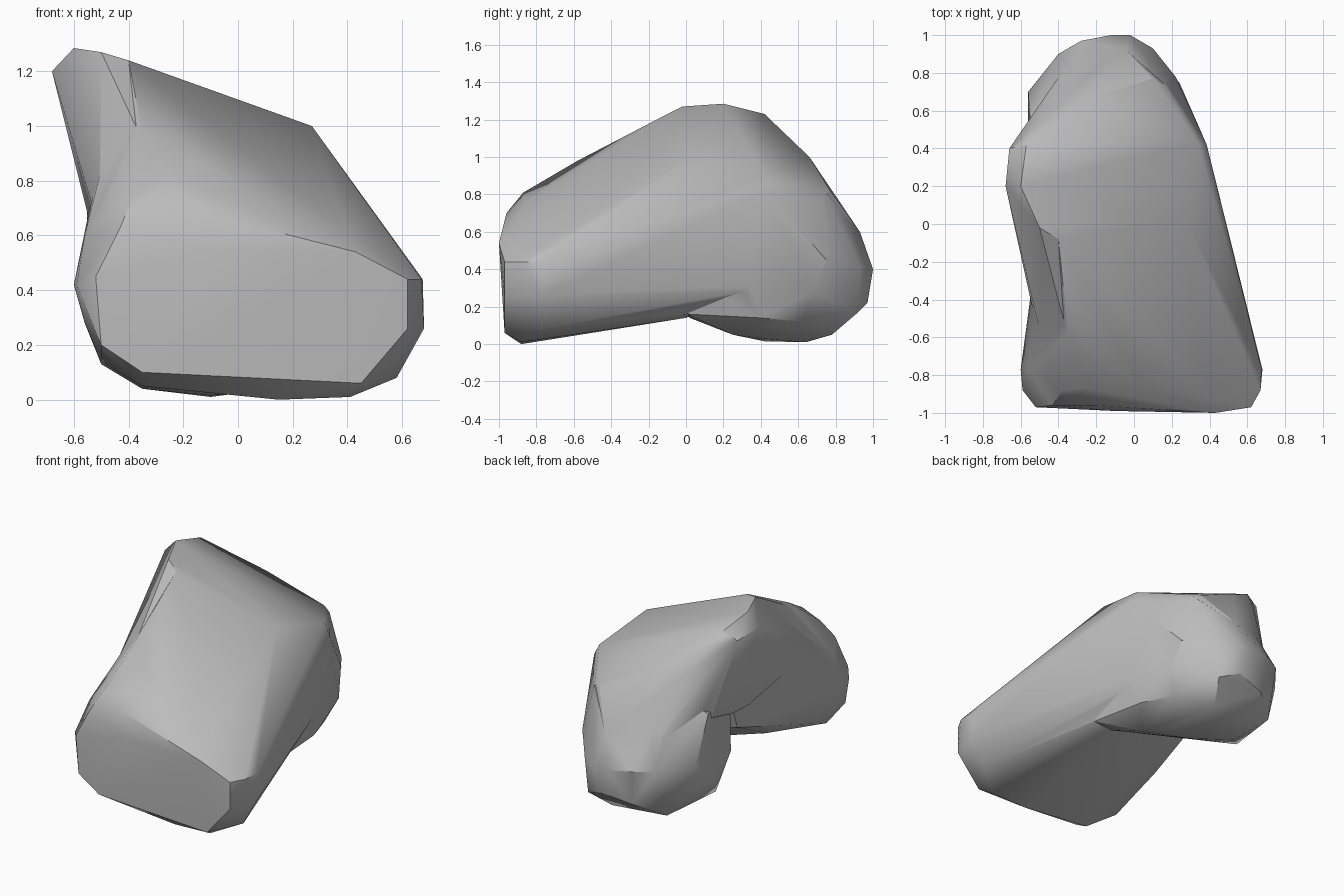
import bpy
import bmesh
from math import radians

default_cube = bpy.data.objects.get("Cube")
if default_cube:
    bpy.data.objects.remove(default_cube, do_unlink=True)

# One plain stone colour
stone = bpy.data.materials.new("stone_grey")
stone.use_nodes = True
stone_colour = (0.5, 0.5, 0.5, 1)
stone.diffuse_color = stone_colour
stone.node_tree.nodes["Principled BSDF"].inputs["Base Color"].default_value = stone_colour


def chiselled_block(name, *outlines):
    """Wrap a tight convex skin around a few outlines."""
    bm = bmesh.new()
    for outline in outlines:
        for point in outline:
            bm.verts.new(point)
    hull = bmesh.ops.convex_hull(bm, input=bm.verts[:])
    spare = {item for item in hull["geom_interior"] + hull["geom_unused"]
             if isinstance(item, bmesh.types.BMVert)}
    bmesh.ops.delete(bm, geom=list(spare), context="VERTS")
    bmesh.ops.recalc_face_normals(bm, faces=bm.faces[:])
    mesh = bpy.data.meshes.new(name)
    bm.to_mesh(mesh)
    bm.free()
    mesh.materials.append(stone)
    block = bpy.data.objects.new(name, mesh)
    bpy.context.collection.objects.link(block)
    return block


def at_depth(y, outline):
    """Place a flat (x, z) outline at one depth."""
    return [(x, y, z) for x, z in outline]


def merge(target, other):
    """Fuse another block into the target and drop the leftover."""
    union = target.modifiers.new("union", "BOOLEAN")
    union.operation = "UNION"
    union.solver = "EXACT"
    union.object = other
    bpy.ops.object.select_all(action="DESELECT")
    bpy.context.view_layer.objects.active = target
    target.select_set(True)
    bpy.ops.object.modifier_apply(modifier=union.name)
    bpy.data.objects.remove(other, do_unlink=True)


# Long sloping body with a blunt front end and an undercut flank
front_face = at_depth(-.97, [(-.52, .45), (-.5, .2), (-.35, .1), (.45, .06),
                             (.62, .26), (.62, .44)])
front_brow = [(.43, -1, .54), (-.1, -.99, .54), (-.43, -.96, .63), (-.2, -.96, .7), (.4, -.92, .61)]
front_girth = at_depth(-.77, [(-.6, .42), (-.56, .28), (-.5, .14), (.58, .08),
                              (.68, .26), (.675, .44), (-.56, .6)])
front_base = at_depth(-.88, [(-.35, .05), (.15, 0), (.41, .01), (.67, .44), (-.59, .42)])
front_crest = [(-.38, -.88, .75), (-.25, -.87, .81), (.05, -.86, .76), (-.35, -.58, .98)]
body_top = [(-.4, -.08, 1.24), (.27, .03, 1), (.34, .43, .9), (.385, .42, .82), (-.45, .35, 1.15)]
body_rear = [(.38, 0, .33), (.33, 0, .16), (.2, 0, .14), (-.38, -.3, .22),
             (-.5, -.4, .27), (-.45, .1, .43), (-.47, 0, .9), (.3, .4, .3)]
rock = chiselled_block("rock_body", front_face, front_brow, front_girth,
                       front_base, front_crest, body_top, body_rear)

# High shoulder leaning over one side, with a web running down to the front
shoulder_peak = [(-.4, -.08, 1.24), (-.5, -.02, 1.27), (-.6, .2, 1.285),
                 (-.68, .2, 1.2), (-.66, .4, 1.18), (-.57, .42, 1.23)]
shoulder_web = [(-.36, -.56, .97), (-.5, -.56, .8), (-.53, -.48, .7)]
shoulder_back = [(-.5, .52, 1.13), (-.45, .62, 1), (-.25, .66, 1), (.1, .77, .82),
                 (.16, .74, .8), (.34, .43, .9), (.27, .03, 1), (-.05, .93, .6)]
shoulder_base = [(-.53, .1, .6), (-.55, .5, .68), (-.35, .85, .5), (.24, .75, .45),
                 (.385, .42, .82), (.3, .1, .4)]
shoulder = chiselled_block("rock_shoulder", shoulder_peak, shoulder_web,
                           shoulder_back, shoulder_base)

# Rounded foot under the rear, running into the undercut of the body
foot_base = [(-.1, .42, .015), (-.1, .64, .01), (-.35, .55, .04), (-.42, .8, .1),
             (0, .78, .05), (.05, .4, .03), (-.5, .4, .13), (.15, .25, .05)]
foot_flare = [(.33, .01, .16), (.2, .02, .14), (.37, .05, .34), (.385, .42, .82)]
foot_rim = [(.28, .4, .14), (.27, .68, .28), (.2, .62, .12), (.08, .92, .17),
            (-.05, .97, .22), (-.25, .93, .18), (-.56, .5, .28), (-.5, .24, .34)]
foot_girth = [(-.12, 1, .4), (-.02, 1, .4), (.1, .93, .42), (.22, .78, .5),
              (.33, .42, .5), (-.28, .97, .42), (-.4, .9, .42), (-.56, .7, .42)]
foot_top = [(-.05, .93, .6), (.15, .75, .8), (-.35, .67, .85), (-.55, .55, .72),
            (-.5, .25, .7), (.3, .2, .7)]
foot = chiselled_block("rock_foot", foot_base, foot_flare, foot_rim, foot_girth, foot_top)

# Fuse into a single rock, soft across shallow facets
merge(rock, shoulder)
merge(rock, foot)
bpy.ops.object.shade_smooth_by_angle(angle=radians(32))
